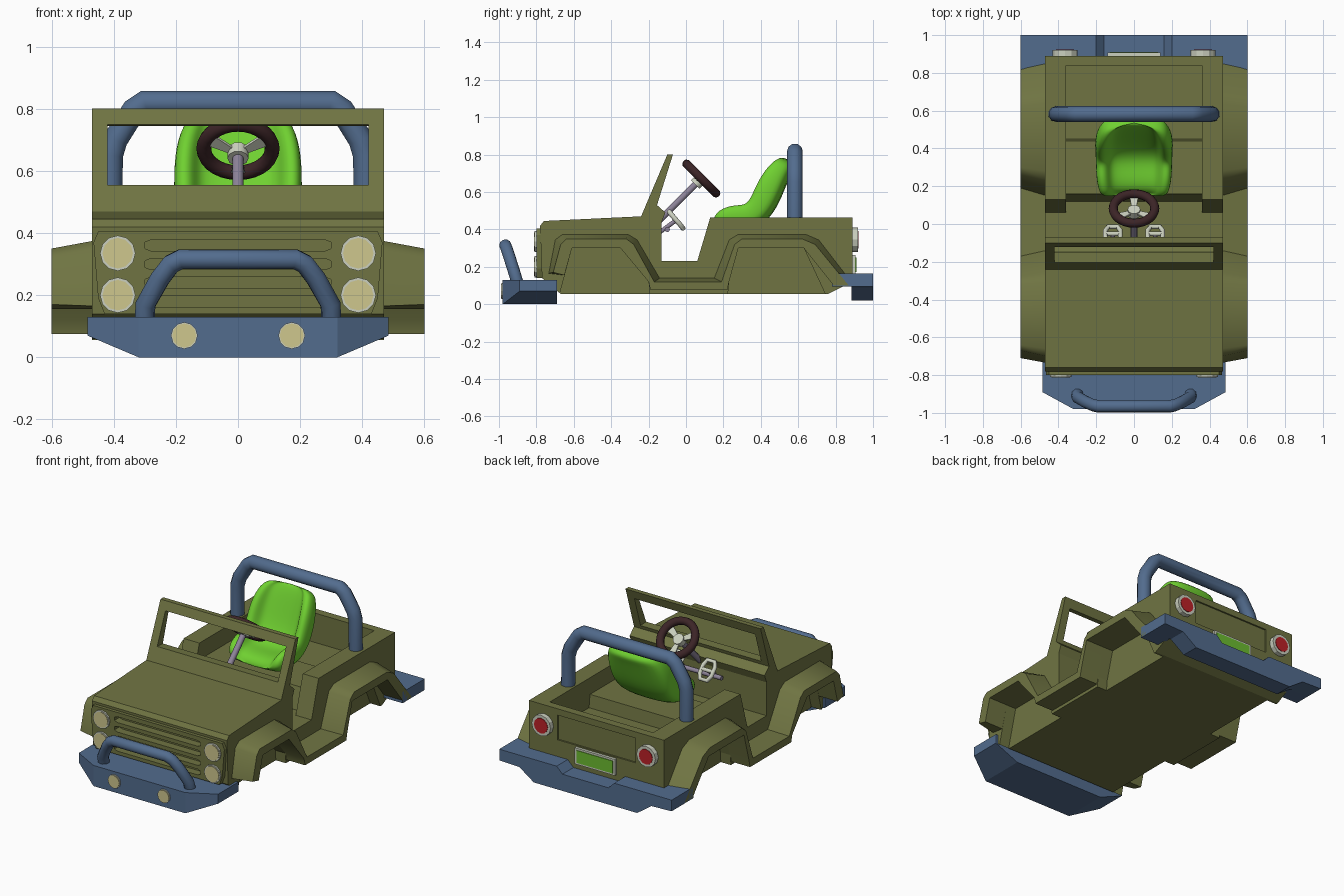
import bpy, bmesh, math
from itertools import product
from mathutils import Vector, Matrix

start_cube = bpy.data.objects.get("Cube")
if start_cube:
    bpy.data.objects.remove(start_cube)


def material(name, r, g, b):
    mat = bpy.data.materials.new(name)
    mat.use_nodes = True
    mat.diffuse_color = (r, g, b, 1)
    mat.node_tree.nodes["Principled BSDF"].inputs["Base Color"].default_value = (r, g, b, 1)
    return mat


olive = material("olive paint", .16, .175, .055)
blue = material("steel blue", .085, .15, .27)
green = material("bright green", .16, .63, .03)
maroon = material("dark maroon", .045, .018, .02)
cream = material("cream lens", .62, .57, .27)
pale = material("pale trim", .6, .63, .52)
lilac = material("lilac grey", .27, .23, .32)
red = material("tail red", .5, .015, .02)
leaf = material("plate green", .15, .5, .03)


def activate(obj):
    bpy.ops.object.select_all(action="DESELECT")
    obj.select_set(True)
    bpy.context.view_layer.objects.active = obj


def smooth(obj, angle=40):
    activate(obj)
    bpy.ops.object.shade_smooth_by_angle(angle=math.radians(angle))


def finish(name, bm, mat):
    bmesh.ops.recalc_face_normals(bm, faces=bm.faces[:])
    mesh = bpy.data.meshes.new(name)
    bm.to_mesh(mesh)
    bm.free()
    mesh.materials.append(mat)
    obj = bpy.data.objects.new(name, mesh)
    bpy.context.collection.objects.link(obj)
    return obj


def loft(name, rings, mat):
    """Skin a list of equal length closed rings and cap both ends."""
    bm = bmesh.new()
    loops = [[bm.verts.new(p) for p in ring] for ring in rings]
    for a, b in zip(loops, loops[1:]):
        for i in range(len(a)):
            j = (i + 1) % len(a)
            bm.faces.new((a[i], a[j], b[j], b[i]))
    bm.faces.new(loops[0])
    bm.faces.new(loops[-1])
    return finish(name, bm, mat)


def side_prism(name, profile, x0, x1, mat, outer=None):
    return loft(name, [[(x0, y, z) for y, z in profile],
                       [(x1, y, z) for y, z in outer or profile]], mat)


def front_prism(name, profile, y0, y1, mat):
    return loft(name, [[(x, y, z) for x, z in profile] for y in (y0, y1)], mat)


def hull(name, points, mat):
    bm = bmesh.new()
    for p in points:
        bm.verts.new(p)
    bmesh.ops.convex_hull(bm, input=bm.verts[:])
    bmesh.ops.dissolve_limit(bm, angle_limit=.02, verts=bm.verts[:], edges=bm.edges[:])
    return finish(name, bm, mat)


def box(name, xs, ys, zs, mat):
    return hull(name, product(xs, ys, zs), mat)


def cut(target, cutter):
    cutter.hide_render = True
    mod = target.modifiers.new("cut", "BOOLEAN")
    mod.operation, mod.solver, mod.object = "DIFFERENCE", "EXACT", cutter
    activate(target)
    bpy.ops.object.modifier_apply(modifier=mod.name)
    bpy.data.objects.remove(cutter)


def tube(name, points, radius, mat, closed=False):
    curve = bpy.data.curves.new(name, "CURVE")
    curve.dimensions = "3D"
    curve.bevel_depth, curve.bevel_resolution, curve.use_fill_caps = radius, 3, True
    spline = curve.splines.new("POLY")
    spline.points.add(len(points) - 1)
    for point, co in zip(spline.points, points):
        point.co = (*co, 1)
    spline.use_cyclic_u = closed
    curve.materials.append(mat)
    obj = bpy.data.objects.new(name, curve)
    bpy.context.collection.objects.link(obj)
    activate(obj)
    bpy.ops.object.convert(target="MESH")
    smooth(bpy.context.object, 50)


def mirrored(half):
    return half + [(-p[0], *p[1:]) for p in reversed(half)]


def lamp(name, x, y0, y1, z, radius, lens, share):
    """Round rim from y0 out to y1 with a thin lens disc on its end."""
    out = math.copysign(.003, y1 - y0)
    for part, r, a, b, mat in (("rim", radius, y0, y1, pale),
                               ("lens", radius * share, y1 - out, y1 + out, lens)):
        ring = [(x + r * math.cos(i * math.pi / 6), z + r * math.sin(i * math.pi / 6))
                for i in range(12)]
        front_prism(name + "_" + part, ring, a, b, mat)


# Body shell: side silhouette, then cut the tub, windscreen, wheel wells and tailgate
body = side_prism("body", [
    (-.67, .055), (-.77, .14), (-.78, .42), (-.76, .445), (-.24, .47), (-.1, .8), (-.07, .8),
    (-.155, .53), (-.11, .49), (-.13, .44), (-.13, .23), (.06, .23), (.13, .465), (.89, .465),
    (.89, .12), (.76, .055)], -.47, .47, olive)
cut(body, side_prism("window_cutter", [(-.4, .565), (0, .545), (0, .735), (-.4, .78)],
                     -.42, .42, olive))
cut(body, side_prism("tub_cutter", [
    (.05, .23), (.12, .23), (.16, .36), (.44, .36), (.45, .28), (.84, .28), (.84, .6), (.05, .6)],
    -.36, .36, olive))
cut(body, box("tailgate_cutter", (-.27, .27), (.88, .95), (.27, .425), olive))
wells = ([(-.69, 0), (-.61, .3), (-.35, .3), (-.2, .12), (-.19, 0)],
         [(.22, 0), (.23, .12), (.28, .3), (.63, .3), (.77, 0)])
for side, well in product((1, -1), wells):
    cut(body, side_prism("well_cutter", well, .4 * side, .6 * side, olive))

# Flared fenders joined by the rocker panel
lower = [(.79, .1), (.63, .3), (.28, .3), (.23, .12), (.22, .075),
         (-.19, .075), (-.2, .12), (-.35, .3), (-.61, .3)]
upper = [(-.65, .155), (-.735, .165), (-.7, .345), (-.66, .375), (-.31, .375), (-.26, .345),
         (-.14, .14), (.15, .14), (.23, .345), (.28, .375), (.64, .375), (.71, .345), (.9, .1)]
rim = [(-.65, .155), (-.71, .17), (-.67, .32), (-.64, .35), (-.32, .35), (-.28, .32),
       (-.17, .12), (.19, .12), (.26, .32), (.3, .35), (.62, .35), (.69, .32), (.87, .1)]
for side, label in ((1, "left"), (-1, "right")):
    fender = side_prism(label + "_fender", upper + lower, .465 * side, .6 * side, olive, rim + lower)
    smooth(fender, 42)

# Grille panel with four slots sunk through into the nose
grille = front_prism("grille", mirrored([
    (.43, .14), (.45, .19), (.465, .37), (.45, .405)]), -.8, -.76, olive)
for row, target in product(range(4), (body, grille)):
    z = .18 + row * .06
    cut(target, front_prism("slot_cutter", mirrored([
        (.28, z - .018), (.3, z - .01), (.3, z + .01), (.28, z + .018)]), -.85, -.75, olive))

# Lamps
for side, label in ((1, "left"), (-1, "right")):
    lamp(label + "_upper_headlight", .387 * side, -.78, -.81, .335, .057, cream, .86)
    lamp(label + "_lower_headlight", .387 * side, -.78, -.81, .2, .057, cream, .86)
    lamp(label + "_fog_light", .173 * side, -.96, -.987, .07, .043, cream, .9)
    lamp(label + "_tail_light", .365 * side, .88, .92, .345, .066, red, .72)

# Front bumper and bull bar
plan = mirrored([(.485, -.69), (.485, -.89), (.32, -.98)])
hull("front_bumper", [(x, y, z) for x, y in plan for z in (.07, .13)]
     + list(product((-.32, .32), (-.69, -.98), (0,))), blue)
tube("bull_bar", mirrored([(.3, -.897, .1), (.298, -.918, .17), (.25, -.945, .255),
                           (.215, -.96, .3), (.185, -.966, .315)]), .033, blue)

# Rear bumper with plate notch and side arms
front_prism("rear_bumper", mirrored([
    (.16, .125), (.2, .165), (.6, .165), (.6, .095), (.46, .09), (.36, .02)]), .885, 1, blue)
for side, label in ((1, "left"), (-1, "right")):
    box(label + "_bumper_arm", (.46 * side, .6 * side), (.78, .89), (.095, .165), blue)

# Number plate, blank
box("plate_frame", (-.14, .14), (.88, .907), (.16, .262), pale)
box("plate_face", (-.126, .126), (.905, .911), (.172, .25), leaf)

# Roll bar
tube("roll_bar", mirrored([(.413, .582, .44), (.41, .582, .65), (.395, .582, .7),
                           (.335, .582, .795), (.3, .582, .819)]), .042, blue)

# Bucket seat: U shaped sections swept from cushion to headrest
spine = [(.16, .4), (.18, .445), (.25, .46), (.34, .455), (.41, .52), (.46, .64), (.5, .74), (.528, .785)]
widths = (.17, .19, .205, .205, .21, .21, .185, .14)
bolsters = (.02, .06, .075, .08, .08, .08, .05, .015)
sections = []
for i, (y, z) in enumerate(spine):
    before, after = spine[max(i - 1, 0)], spine[min(i + 1, len(spine) - 1)]
    along = (Vector(after) - Vector(before)).normalized()
    normal = Vector((-along.y, along.x))
    w, h = widths[i], bolsters[i]
    outline = mirrored([(w * .4, 0), (w * .62, h * .3), (w * .72, h), (w * .97, h), (w, -.02), (w * .85, -.075)])
    sections.append([(u, y + normal.x * v, z + normal.y * v) for u, v in outline])
seat = loft("seat", sections, green)
seat.modifiers.new("soft", "SUBSURF").levels = 2
activate(seat)
bpy.ops.object.modifier_apply(modifier="soft")
smooth(seat, 80)

# Steering wheel, spokes, hub and column
centre = Vector((0, .082, .672))
tilt = Matrix.Rotation(math.radians(-45), 4, "X")
bpy.ops.mesh.primitive_torus_add(major_radius=.11, minor_radius=.024, major_segments=28, minor_segments=10,
                                 location=centre, rotation=tilt.to_euler())
wheel = bpy.context.object
wheel.name = "steering_wheel"
wheel.data.materials.append(maroon)
smooth(wheel, 60)
axis = tilt @ Vector((0, 0, 1))
for i, angle in enumerate((-30, 90, 210)):
    turn = Matrix.Translation(centre) @ tilt @ Matrix.Rotation(math.radians(angle), 4, "Z")
    corners = [(.02, .012), (.105, .024), (.105, -.024), (.02, -.012)]
    hull("wheel_spoke_" + str(i + 1), [turn @ Vector((x, y, z + x * .1 - .022))
                                       for x, y in corners for z in (-.005, .005)], pale)
tube("wheel_hub", [centre - axis * .045, centre - axis * .005], .034, pale)
tube("steering_column", [centre - axis * .34, centre - axis * .03], .018, lilac)

# Pedals on a cross shaft
tube("pedal_shaft", [(-.18, -.1, .4), (.18, -.1, .4)], .014, lilac)
for side, label in ((1, "left"), (-1, "right")):
    x = .112 * side
    tube(label + "_pedal", [(x + dx, y, z) for dx, y, z in (
        (-.025, -.09, .495), (.025, -.09, .495), (.04, -.07, .47), (.04, -.035, .43),
        (.025, -.015, .405), (-.025, -.015, .405), (-.04, -.035, .43), (-.04, -.07, .47))], .013, pale, True)
    tube(label + "_pedal_bar", [(x - .035, -.052, .45), (x + .035, -.052, .45)], .012, pale)
    tube(label + "_pedal_arm", [(x, -.14, .385), (x, -.052, .45)], .012, lilac)
